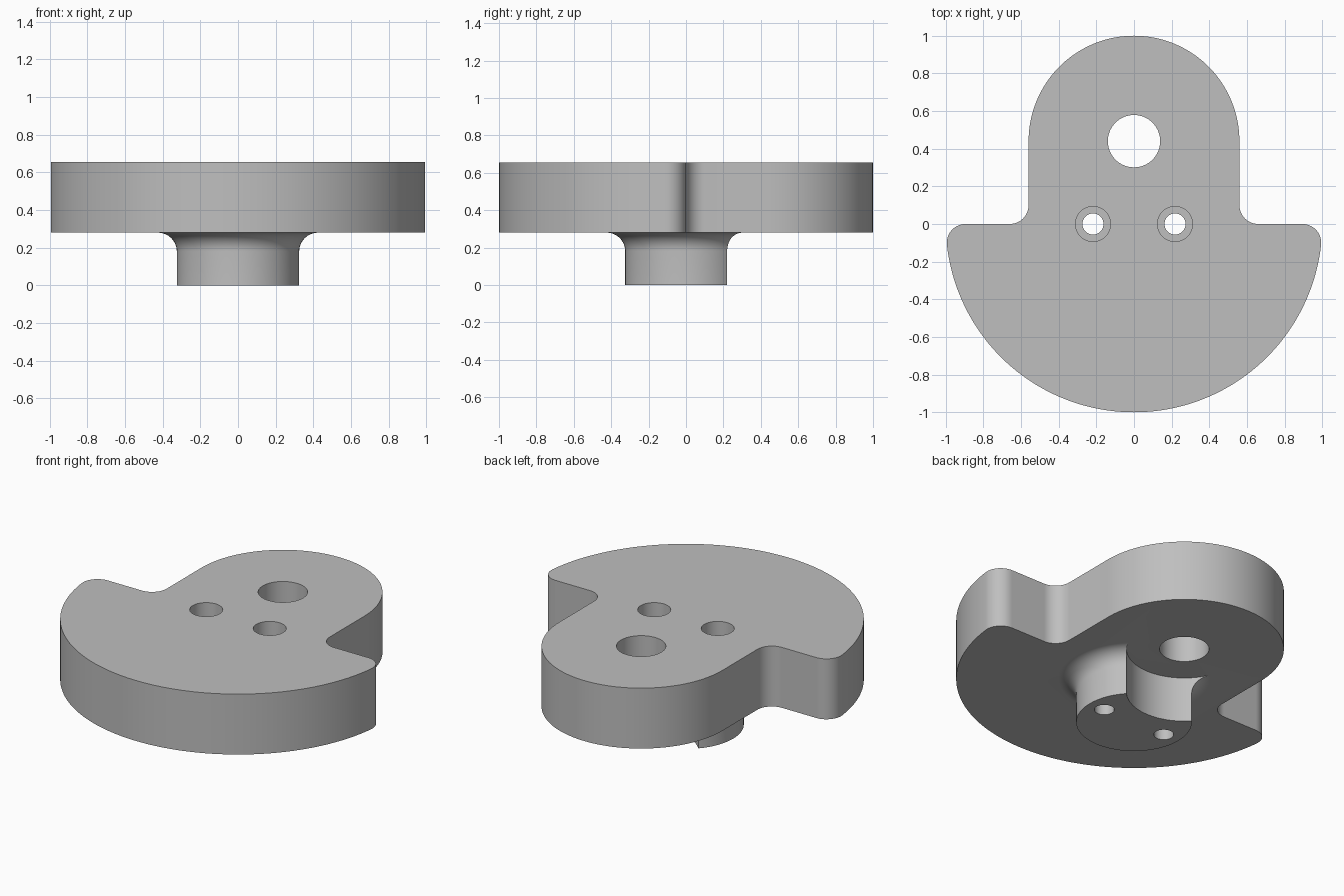
import bpy
import bmesh
from math import sin, cos, pi, atan2, sqrt, radians

cube = bpy.data.objects.get("Cube")
if cube:
    bpy.data.objects.remove(cube)

PLATE_Z, TOP_Z = 0.28, 0.655
PIN_Y, ARM_R, HUB_R, ROUND = 0.44, 0.56, 0.325, 0.1

steel = bpy.data.materials.new("satin grey")
steel.use_nodes = True
GREY = (0.52, 0.52, 0.52, 1)
steel.diffuse_color = GREY
steel.node_tree.nodes["Principled BSDF"].inputs["Base Color"].default_value = GREY


def arc(cx, cy, r, a0, a1, n):
    return [(cx + r * cos(a0 + (a1 - a0) * i / n), cy + r * sin(a0 + (a1 - a0) * i / n))
            for i in range(n + 1)]


def make_object(name, bm):
    bmesh.ops.recalc_face_normals(bm, faces=bm.faces)
    mesh = bpy.data.meshes.new(name)
    bm.to_mesh(mesh)
    bm.free()
    mesh.materials.append(steel)
    obj = bpy.data.objects.new(name, mesh)
    bpy.context.collection.objects.link(obj)
    return obj


def prism(name, outline, z0, z1):
    bm = bmesh.new()
    face = bm.faces.new([bm.verts.new((x, y, z0)) for x, y in outline])
    top = bmesh.ops.extrude_face_region(bm, geom=[face])["geom"]
    verts = [v for v in top if isinstance(v, bmesh.types.BMVert)]
    bmesh.ops.translate(bm, verts=verts, vec=(0, 0, z1 - z0))
    return make_object(name, bm)


def cylinder(name, x, y, r, z0, z1, n=64):
    return prism(name, arc(x, y, r, 0, 2 * pi, n)[:-1], z0, z1)


def lathe(name, profile, n=96):
    bm = bmesh.new()
    rings = [[bm.verts.new((x, y, z)) for x, y in arc(0, 0, r, 0, 2 * pi, n)[:-1]]
             for r, z in profile]
    for low, high in zip(rings, rings[1:]):
        for i in range(n):
            j = (i + 1) % n
            bm.faces.new((low[i], low[j], high[j], high[i]))
    bm.faces.new(rings[0])
    bm.faces.new(rings[-1])
    return make_object(name, bm)


def boolean(target, tool, operation):
    mod = target.modifiers.new(operation.title(), "BOOLEAN")
    mod.operation, mod.solver, mod.object = operation, "EXACT", tool
    bpy.context.view_layer.objects.active = target
    bpy.ops.object.modifier_apply(modifier=mod.name)
    bpy.data.objects.remove(tool)


# Counterweight outline: right half from bottom to top, then mirrored
corner_x = sqrt(1 - 2 * ROUND)
corner_a = atan2(-ROUND, corner_x)
half = arc(0, 0, 1, -pi / 2, corner_a, 48)
half += arc(corner_x, -ROUND, ROUND, corner_a, pi / 2, 14)[1:]
half += arc(ARM_R + ROUND, ROUND, ROUND, -pi / 2, -pi, 12)
half += arc(0, PIN_Y, ARM_R, 0, pi / 2, 40)
outline = half + [(-x, y) for x, y in reversed(half[1:-1])]
crank = prism("crank_counterweight", outline, PLATE_Z, TOP_Z)

# Hub with a flared root, scooped out around the pin hole
flare = [(HUB_R + ROUND - ROUND * cos(a), PLATE_Z - ROUND + ROUND * sin(a))
         for a in [i * pi / 24 for i in range(13)]]
hub = lathe("hub", [(HUB_R, 0)] + flare + [(HUB_R + ROUND, PLATE_Z + 0.03)])
boolean(hub, cylinder("scoop", 0, PIN_Y, HUB_R, -0.1, 0.5, 96), "DIFFERENCE")
boolean(crank, hub, "UNION")

# Pin hole and two counterbored screw holes
boolean(crank, cylinder("pin_hole", 0, PIN_Y, 0.139, -0.1, 1), "DIFFERENCE")
for side in (-1, 1):
    x = side * 0.218
    boolean(crank, cylinder("screw_hole", x, 0, 0.056, -0.1, 1, 48), "DIFFERENCE")
    boolean(crank, cylinder("counterbore", x, 0, 0.093, PLATE_Z - 0.02, 1, 48), "DIFFERENCE")

bpy.ops.object.select_all(action="DESELECT")
crank.select_set(True)
bpy.context.view_layer.objects.active = crank
bpy.ops.object.shade_smooth_by_angle(angle=radians(30))
